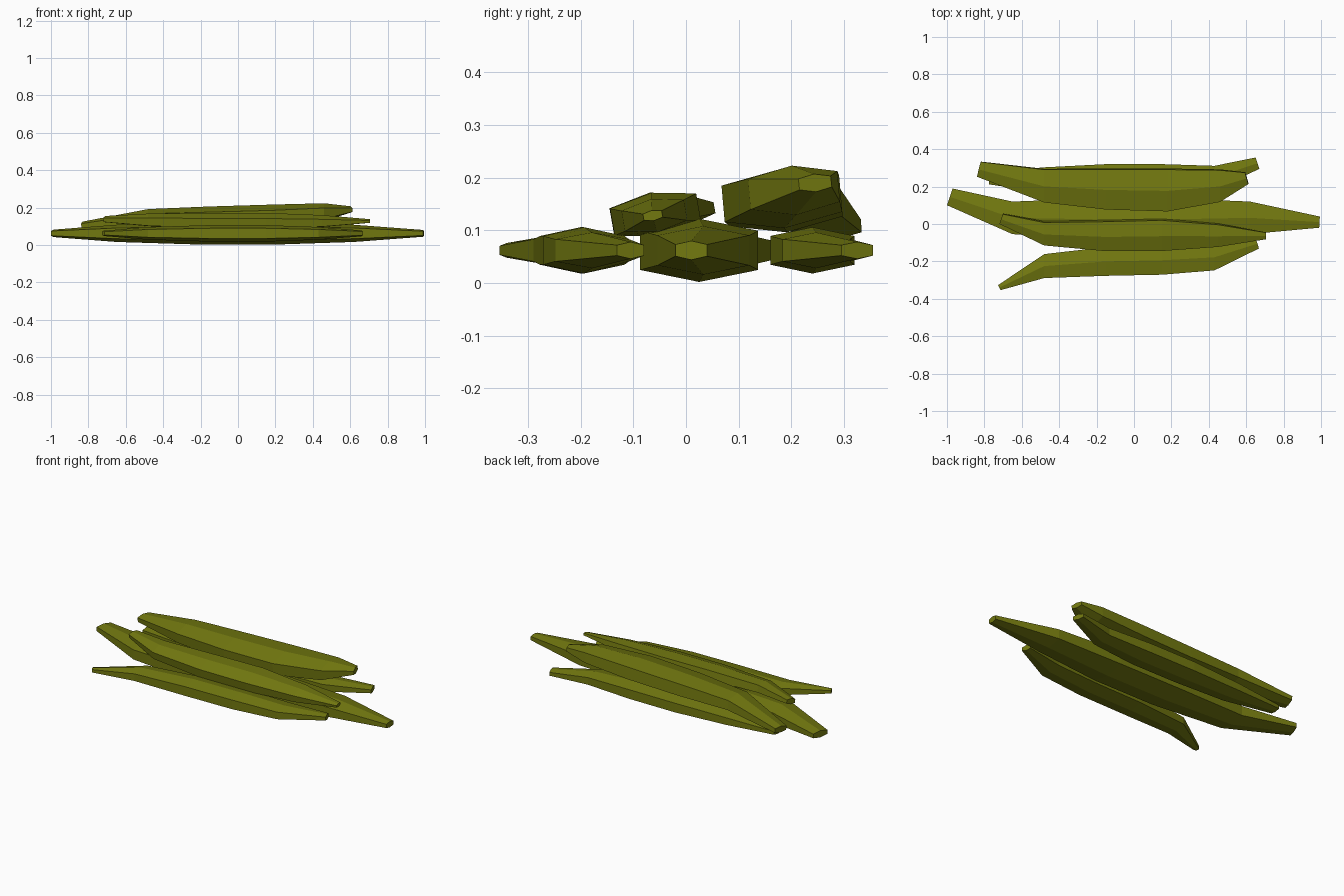
import bpy, bmesh, math
from mathutils import Vector

green = bpy.data.materials.new("bean_green")
green.diffuse_color = (0.17, 0.19, 0.005, 1)


def pod(name, rings, roll=0):
    """Six-sided pod lofted along rings of (x, y, z, half width, half height)."""
    bm = bmesh.new()
    pts = [Vector(r[:3]) for r in rings]
    c, s = math.cos(math.radians(roll)), math.sin(math.radians(roll))
    loops = []
    for i, (x, y, z, w, h) in enumerate(rings):
        # tips are cut square to the path, inner rings stay nearly upright
        if i in (0, len(rings) - 1):
            j = min(i, len(rings) - 2)
            t = pts[j + 1] - pts[j]
        else:
            t = Vector((1, 0, 0))
        t.normalize()
        side = Vector((0, 0, 1)).cross(t).normalized()
        up = t.cross(side)
        prof = [(0, h), (-w, .62 * h), (-w, -.62 * h), (0, -h), (w, -.62 * h), (w, .62 * h)]
        loops.append([bm.verts.new(pts[i] + side * (a * c - b * s) + up * (a * s + b * c))
                      for a, b in prof])
    for a, b in zip(loops, loops[1:]):
        for k in range(6):
            n = (k + 1) % 6
            bm.faces.new((a[k], a[n], b[n], b[k]))
    bm.faces.new(loops[0])
    bm.faces.new(loops[-1])
    bmesh.ops.recalc_face_normals(bm, faces=bm.faces)
    me = bpy.data.meshes.new(name)
    bm.to_mesh(me)
    bm.free()
    me.materials.append(green)
    bpy.context.collection.objects.link(bpy.data.objects.new(name, me))


# long pod in the middle of the bottom layer
pod("long_bottom_pod", [
    (-.985, .145, .062, .047, .020), (-.65, .033, .062, .087, .046),
    (-.20, .025, .062, .112, .060), (.20, .025, .062, .112, .060),
    (.62, .033, .062, .087, .046), (.992, .01, .062, .030, .018)])

# front and back pods of the bottom layer
pod("front_bottom_pod", [
    (-.72, -.34, .062, .015, .014), (-.48, -.225, .062, .064, .034),
    (-.15, -.200, .062, .077, .044), (.15, -.194, .062, .077, .044),
    (.43, -.178, .062, .070, .034), (.66, -.105, .062, .027, .016)])
pod("back_bottom_pod", [
    (-.775, .245, .062, .033, .016), (-.48, .235, .062, .068, .034),
    (-.15, .240, .062, .080, .044), (.15, .240, .062, .080, .044),
    (.43, .247, .062, .064, .034), (.66, .325, .062, .032, .016)])

# two pods resting on top
pod("middle_top_pod", [
    (-.71, .028, .138, .028, .017), (-.48, -.05, .134, .062, .034),
    (-.15, -.062, .130, .080, .042), (.15, -.058, .130, .083, .042),
    (.45, -.060, .128, .060, .032), (.705, -.063, .128, .018, .010)], roll=10)
pod("back_top_pod", [
    (-.828, .293, .105, .041, .020), (-.48, .205, .147, .088, .045),
    (-.15, .187, .151, .107, .055), (.18, .182, .160, .112, .056),
    (.46, .205, .176, .085, .047), (.603, .245, .190, .032, .017)], roll=5)
